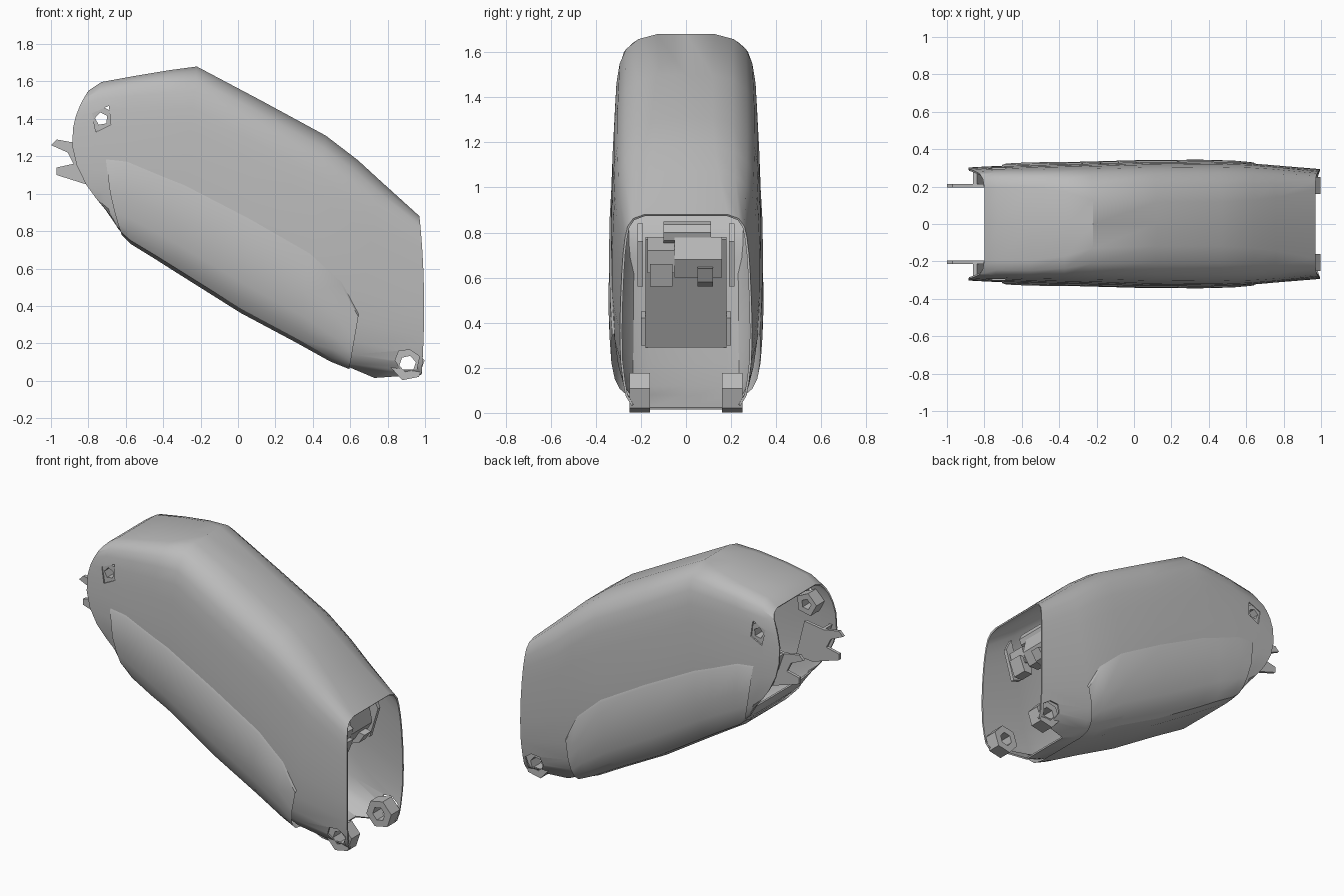
import bpy, bmesh, math
from mathutils import Vector

if "Cube" in bpy.data.objects:
    bpy.data.objects.remove(bpy.data.objects["Cube"], do_unlink=True)

grey = bpy.data.materials.new("plain grey")
grey.use_nodes = True
grey.diffuse_color = (0.5, 0.5, 0.5, 1)
grey.node_tree.nodes["Principled BSDF"].inputs["Base Color"].default_value = (0.5, 0.5, 0.5, 1)


def activate(ob):
    bpy.ops.object.select_all(action='DESELECT')
    ob.select_set(True)
    bpy.context.view_layer.objects.active = ob


def make(name, verts, faces, smooth=False):
    mesh = bpy.data.meshes.new(name)
    mesh.from_pydata(verts, [], faces)
    bm = bmesh.new()
    bm.from_mesh(mesh)
    bmesh.ops.recalc_face_normals(bm, faces=bm.faces)
    bm.to_mesh(mesh)
    bm.free()
    mesh.materials.append(grey)
    ob = bpy.data.objects.new(name, mesh)
    bpy.context.collection.objects.link(ob)
    if smooth:
        activate(ob)
        bpy.ops.object.shade_smooth_by_angle(angle=math.radians(32))
    return ob


def prism(name, outline, y0, y1):
    """Side outline (x, z) extruded across y."""
    n = len(outline)
    verts = [(x, y, z) for y in (y0, y1) for x, z in outline]
    faces = [tuple(range(n)), tuple(range(n, 2 * n))]
    faces += [(i, (i + 1) % n, n + (i + 1) % n, n + i) for i in range(n)]
    return make(name, verts, faces)


def ring(name, cx, cz, outer, inner, y0, y1, sides, turn):
    """Short angular tube across y."""
    verts = []
    for r, y in ((outer, y0), (outer, y1), (inner, y1), (inner, y0)):
        for i in range(sides):
            a = turn + math.tau * i / sides
            verts.append((cx + r * math.cos(a), y, cz + r * math.sin(a)))
    faces = []
    for k in range(4):
        for i in range(sides):
            j, m = (i + 1) % sides, (k + 1) % 4
            faces.append((k * sides + i, k * sides + j, m * sides + j, m * sides + i))
    return make(name, verts, faces)


# Hull stations: top point, bottom point, half width, rim bow, squareness, panel start
stations = [
    ((-.80, 1.55), (-.67, .88), .295, -.145, 1, 0),
    ((-.73, 1.597), (-.64, .81), .30, -.085, 1, .5),
    ((-.55, 1.63), (-.57, .74), .307, -.03, .95, .5),
    ((-.37, 1.66), (-.44, .66), .312, 0, .7, .55),
    ((-.22, 1.68), (-.33, .59), .315, 0, .25, .57),
    ((.12, 1.50), (.02, .37), .325, 0, .1, .55),
    ((.47, 1.31), (.32, .21), .327, 0, .1, .56),
    ((.64, 1.18), (.50, .11), .322, 0, .2, .6),
    ((.76, 1.07), (.60, .07), .313, 0, .4, .71),
    ((.97, .88), (.98, .015), .285, .02, 1, 0),
]
# Half cross-section from top to bottom: depth share, rounded and square width share
section = [(0, 0, 0), (0, .33, .65), (.02, .62, .82), (.06, .82, .91), (.12, .93, .95),
           (.2, .98, .98), (.3, 1, 1), (.45, 1.02, 1.02), (.6, 1.02, 1.03), (.75, 1, 1.02),
           (.86, .95, .98), (.93, .86, .94), (.98, .72, .85), (1, .5, .62), (1, 0, 0)]


def hull_point(st, u, w):
    top, bot, half, bow = st[:4]
    x = top[0] + (bot[0] - top[0]) * u + bow * 4 * u * (1 - u)
    z = top[1] + (bot[1] - top[1]) * u
    return Vector((x, half * w, z))


def half_section(st, rows):
    return [(u, a + (b - a) * st[4]) for u, a, b in rows]


def mirrored(half, closed):
    tail = half[-2:0:-1] if closed else half[-2::-1]
    return half + [(u, -w) for u, w in tail]


def grid_faces(rows, cols, wrap):
    return [(r * cols + c, r * cols + (c + 1) % cols,
             (r + 1) * cols + (c + 1) % cols, (r + 1) * cols + c)
            for r in range(rows - 1) for c in range(cols if wrap else cols - 1)]


# Hollow shell, open at both ends; its floor stops short of the feet
verts = [hull_point(s, u, w) for s in stations for u, w in mirrored(half_section(s, section), True)]
cols = len(verts) // len(stations)
for v in verts[-cols:]:
    if v.z < .02:
        v.x -= .25
shell = make("shell", verts, grid_faces(len(stations), cols, True))
solid = shell.modifiers.new("thickness", 'SOLIDIFY')
solid.thickness = .01
solid.offset = -1

# Side openings at the upper end and at the feet
upper_hole = [(-.78, 1.43), (-.76, 1.33), (-.68, 1.37), (-.69, 1.47)]
foot_hole = [(.84, .11), (.87, .06), (.955, .06), (.97, .13), (.92, .165), (.86, .16)]
activate(shell)
bpy.ops.object.modifier_apply(modifier="thickness")
for outline in (upper_hole, foot_hole):
    cutter = prism("opening_cutter", outline, -.5, .5)
    cut = shell.modifiers.new("opening", 'BOOLEAN')
    cut.operation = 'DIFFERENCE'
    cut.object = cutter
    activate(shell)
    bpy.ops.object.modifier_apply(modifier=cut.name)
    bpy.data.objects.remove(cutter, do_unlink=True)
bpy.ops.object.shade_smooth_by_angle(angle=math.radians(32))

# Raised lower panel wrapped under the hull; its upper edge follows each panel start
verts = []
for s in stations[1:-1]:
    half = [(0, 1.0), (.06, 1.045)]
    half += [((u - .54) / .46, w + .05 * min(1, w * 2)) for u, w in half_section(s, section[9:])]
    for t, w in mirrored(half, False):
        verts.append(hull_point(s, s[5] + (1 - s[5]) * t, w) + Vector((-.005, 0, -.008)) * t)
rows = len(stations) - 2
cols = len(verts) // rows
for c in range(cols):
    verts[c] = verts[c].lerp(verts[cols + c], .35)
make("lower_panel", verts, grid_faces(rows, cols, False), True)

# Mirrored fittings
fork = [(-1, 1.26), (-.97, 1.29), (-.86, 1.27), (-.72, 1.29), (-.66, 1.05), (-.78, 1.04),
        (-.97, 1.1), (-.97, 1.14), (-.88, 1.16), (-.91, 1.22)]
for side, label in ((1, "left"), (-1, "right")):
    prism(label + "_fork", fork, side * .195, side * .215)
    prism(label + "_fork_flange", [(-.86, 1.27), (-.84, 1.27), (-.76, 1.05), (-.78, 1.04)],
          side * .2, side * .285)
    ring(label + "_upper_socket", -.73, 1.4, .075, .035, side * .2, side * .29, 5, .5)
    ring(label + "_foot_socket", .907, .09, .092, .045, side * .16, side * .25, 6, .2)
    prism(label + "_upper_bracket", [(.76, .58), (.82, .56), (.88, .76), (.84, .84)],
          side * .19, side * .215)
    prism(label + "_lower_bracket", [(.24, .3), (.3, .3), (.34, .42), (.28, .45)],
          side * .18, side * .2)

# Inner bulkhead
prism("bulkhead", [(.2, .3), (.22, .29), (.5, .77), (.48, .78)], -.18, .18)

# Latch under the top edge of the open end
prism("latch_body", [(.74, .6), (.81, .6), (.86, .68), (.84, .78), (.74, .78)], -.05, .16)
prism("latch_arm", [(.76, .64), (.84, .62), (.87, .72), (.76, .78)], -.17, -.05)
prism("latch_hook", [(.78, .56), (.84, .58), (.88, .64), (.78, .66)], .05, .12)
prism("latch_tooth", [(.78, .56), (.84, .56), (.88, .66), (.78, .66)], -.16, -.06)
ring("latch_roller", .8, .8, .05, .02, -.1, .11, 8, 0)
